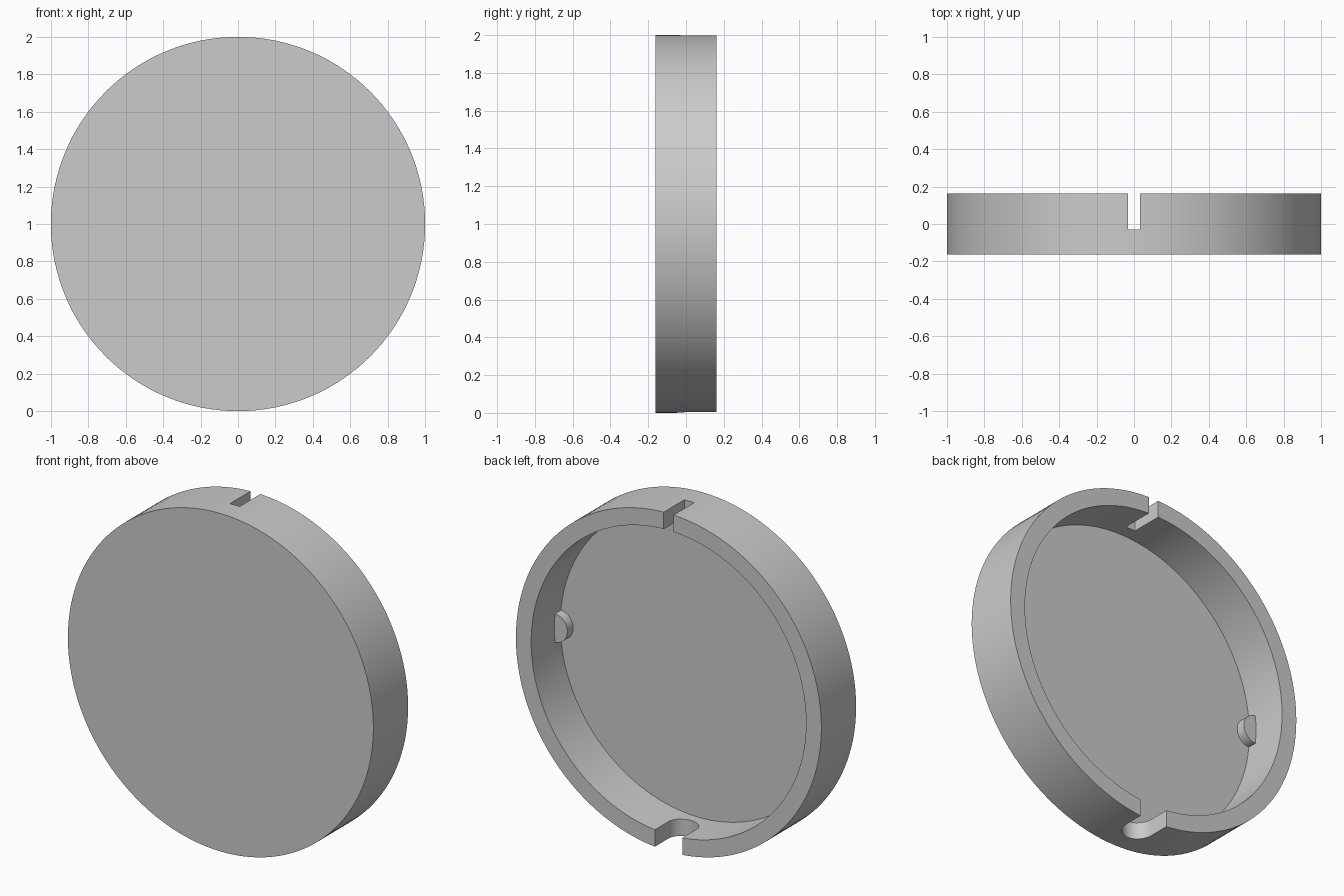
import bpy
import bmesh
from math import pi, sin, cos

if "Cube" in bpy.data.objects:
    bpy.data.objects.remove(bpy.data.objects["Cube"], do_unlink=True)

RADIUS, INNER, HALF = 1.0, 0.9, 0.1625
FLOOR = -0.11
SEGMENTS = 128

grey = bpy.data.materials.new("plain grey")
grey.use_nodes = True
grey.diffuse_color = (0.6, 0.6, 0.6, 1)
grey.node_tree.nodes["Principled BSDF"].inputs["Base Color"].default_value = (0.6, 0.6, 0.6, 1)


def make_object(name, bm):
    bmesh.ops.recalc_face_normals(bm, faces=bm.faces)
    mesh = bpy.data.meshes.new(name)
    bm.to_mesh(mesh)
    bm.free()
    mesh.materials.append(grey)
    obj = bpy.data.objects.new(name, mesh)
    bpy.context.collection.objects.link(obj)
    return obj


def extrude(name, outline, offset):
    """Solid made by pushing a flat outline along an offset."""
    bm = bmesh.new()
    face = bm.faces.new([bm.verts.new(p) for p in outline])
    result = bmesh.ops.extrude_face_region(bm, geom=[face], use_keep_orig=True)
    moved = [v for v in result["geom"] if isinstance(v, bmesh.types.BMVert)]
    bmesh.ops.translate(bm, verts=moved, vec=offset)
    return make_object(name, bm)


def activate(obj):
    bpy.ops.object.select_all(action="DESELECT")
    obj.select_set(True)
    bpy.context.view_layer.objects.active = obj


def cut(target, cutter):
    mod = target.modifiers.new("cut", "BOOLEAN")
    mod.operation, mod.solver, mod.object = "DIFFERENCE", "EXACT", cutter
    activate(target)
    bpy.ops.object.modifier_apply(modifier=mod.name)
    bpy.data.objects.remove(cutter, do_unlink=True)


def smooth(obj):
    activate(obj)
    bpy.ops.object.shade_smooth_by_angle(angle=pi / 6)


# Shallow round cup, open at the back
bm = bmesh.new()
rings = []
for r, y in ((RADIUS, -HALF), (RADIUS, HALF), (INNER, HALF), (INNER, FLOOR)):
    angles = [2 * pi * i / SEGMENTS for i in range(SEGMENTS)]
    rings.append([bm.verts.new((r * cos(a), y, 1 + r * sin(a))) for a in angles])
for a, b in zip(rings, rings[1:]):
    for i in range(SEGMENTS):
        j = (i + 1) % SEGMENTS
        bm.faces.new((a[i], a[j], b[j], b[i]))
bm.faces.new(rings[0])
bm.faces.new(rings[-1])
cup = make_object("round_cup", bm)

# Narrow square slot through the top of the rim
w = 0.032
cut(cup, extrude("slot_cutter", [(-w, -0.03, 1.8), (w, -0.03, 1.8), (w, 0.3, 1.8), (-w, 0.3, 1.8)],
                 (0, 0, 0.4)))

# Wide round-ended notch through the bottom of the rim
r, centre = 0.09, 0.037
notch = [(r * cos(a), centre - r * sin(a), -0.2) for a in (pi * i / 24 for i in range(25))]
notch += [(-r, 0.3, -0.2), (r, 0.3, -0.2)]
cut(cup, extrude("notch_cutter", notch, (0, 0, 0.4)))
smooth(cup)

# Half-round lugs on the floor against the side walls
r = 0.085
for side, name in ((1, "left_lug"), (-1, "right_lug")):
    arc = [(side * (INNER - r * sin(a)), FLOOR - 0.01, 1 + r * cos(a))
           for a in (pi * i / 24 for i in range(25))]
    ends = [(side * (INNER + 0.02), FLOOR - 0.01, 1 + s * r) for s in (-1, 1)]
    smooth(extrude(name, arc + ends, (0, 0.065, 0)))
